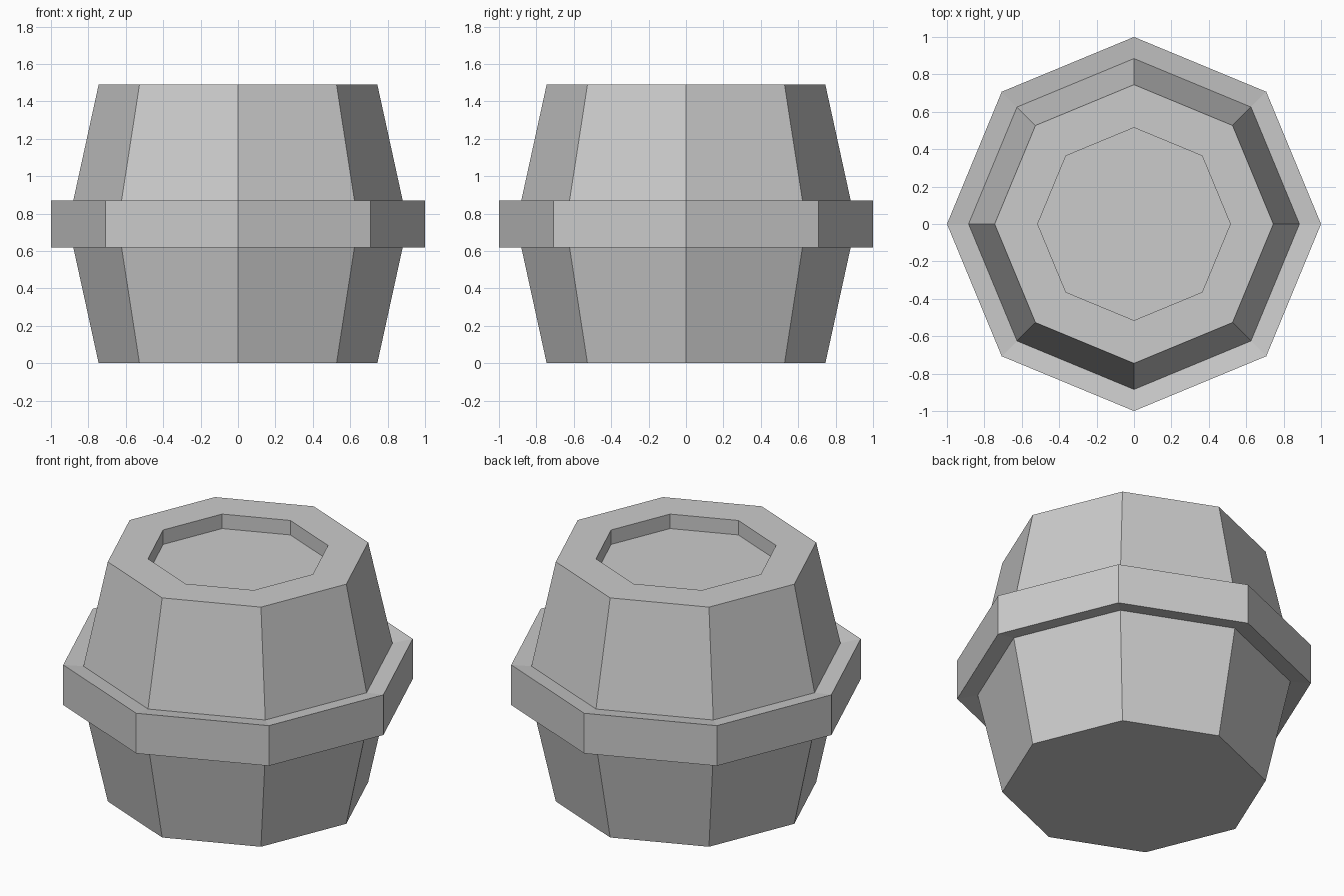
import bpy, bmesh
from math import pi, cos, sin

SIDES = 8

# Remove the default cube
if "Cube" in bpy.data.objects:
    bpy.data.objects.remove(bpy.data.objects["Cube"])

# One plain grey for the whole model
grey = bpy.data.materials.new("light_grey")
grey.use_nodes = True
grey.diffuse_color = (0.6, 0.6, 0.6, 1)
grey.node_tree.nodes["Principled BSDF"].inputs["Base Color"].default_value = (0.6, 0.6, 0.6, 1)


def lathe(name, profile, closed=False):
    """Turn a (radius, height) profile into a flat-faced octagonal solid."""
    bm = bmesh.new()
    rings = []
    for r, z in profile:
        angles = [2 * pi * i / SIDES for i in range(SIDES)]
        rings.append([bm.verts.new((r * cos(a), r * sin(a), z)) for a in angles])
    pairs = list(zip(rings, rings[1:]))
    if closed:
        pairs.append((rings[-1], rings[0]))
    else:
        bm.faces.new(rings[0][::-1])
        bm.faces.new(rings[-1])
    for low, high in pairs:
        for i in range(SIDES):
            j = (i + 1) % SIDES
            bm.faces.new((low[i], low[j], high[j], high[i]))
    bmesh.ops.recalc_face_normals(bm, faces=bm.faces)
    mesh = bpy.data.meshes.new(name)
    bm.to_mesh(mesh)
    bm.free()
    mesh.materials.append(grey)
    obj = bpy.data.objects.new(name, mesh)
    bpy.context.collection.objects.link(obj)
    return obj


# Barrel body with a shallow recess in its lid
lathe("barrel_body", [(0.745, 0), (0.885, 0.64), (0.885, 0.85),
                      (0.745, 1.49), (0.515, 1.49), (0.515, 1.40)])

# Hoop around the middle, its upper and lower faces dipping slightly inward
lathe("middle_hoop", [(1, 0.62), (1, 0.87), (0.87, 0.85), (0.87, 0.64)], closed=True)
